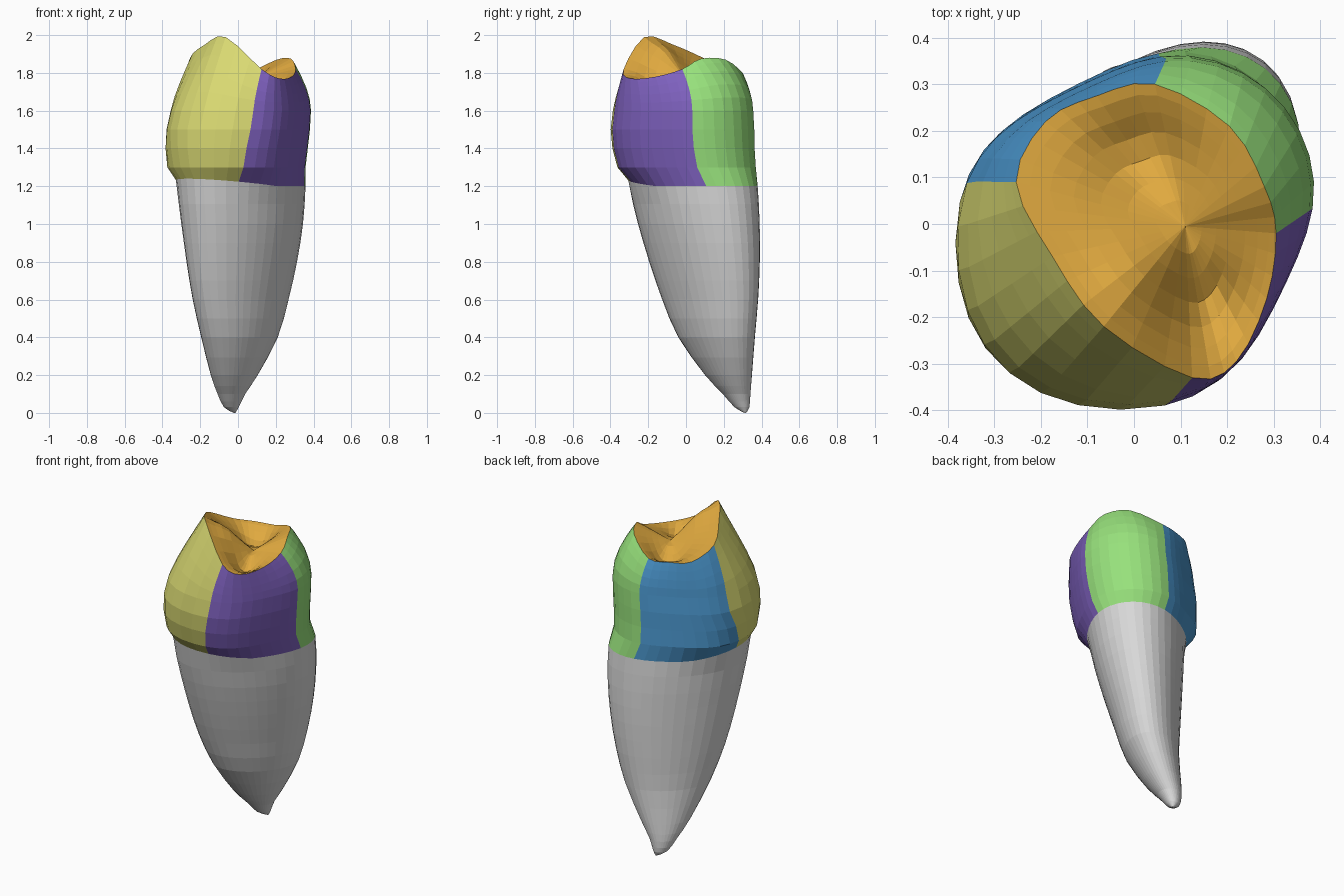
import bpy
import math
from mathutils import Vector

cube = bpy.data.objects.get("Cube")
if cube:
    bpy.data.objects.remove(cube, do_unlink=True)

PER_SECTOR = 9                # columns in each quarter of the crown
COLUMNS = PER_SECTOR * 4
NECK = 8                      # row of the section table where root meets crown

# Oval sections: height, centre x, centre y, long half-axis, short half-axis
SECTIONS = [Vector(row) for row in (
    (0, -.018, .314, .004, .004),
    (.03, -.035, .296, .042, .036),
    (.1, -.035, .268, .08, .066),
    (.2, -.02, .225, .143, .102),
    (.4, .008, .162, .243, .152),
    (.6, .014, .128, .308, .185),
    (.8, .02, .098, .352, .218),
    (1, .022, .068, .382, .248),
    (1.2, .015, .037, .4, .275),
    (1.3, -.004, .008, .402, .325),
    (1.4, -.002, -.008, .41, .338),
    (1.5, .006, -.013, .411, .345),
    (1.6, .02, -.01, .4, .34),
)]

# Crest of the crown, three points to a quarter
RIM = [Vector(row) for row in (
    (.305, -.02, 1.82), (.28, .08, 1.875), (.205, .21, 1.87),
    (.045, .3, 1.8), (-.08, .275, 1.8), (-.19, .22, 1.81),
    (-.253, .09, 1.88), (-.175, -.07, 1.95), (-.065, -.22, 1.99),
    (.125, -.33, 1.82), (.22, -.295, 1.77), (.285, -.16, 1.78),
)]

# Angles of the quarter borders at the neck and at the widest part
BORDERS_LOW = (-44, 43, 135, 233, 316)
BORDERS_HIGH = (-44, 43, 117, 237, 316)

# Chewing surface relief: place, depth, width (the last one is a raised ridge)
CENTRE = Vector((.11, -.005, 1.78))
RELIEF = (
    (Vector((.01, .16)), .075, .1),
    (Vector((.17, -.17)), .07, .08),
    (Vector((-.01, -.11)), -.03, .08),
)


def spline(points, t, closed=False):
    """Smooth curve through the points, t counted in points."""
    n = len(points)
    i = math.floor(t) if closed else min(math.floor(t), n - 2)
    f = t - i
    p = [points[k % n] if closed else points[max(0, min(n - 1, k))]
         for k in range(i - 1, i + 3)]
    return (p[1] + (p[2] - p[0]) * (f / 2)
            + (p[0] * 2 - p[1] * 5 + p[2] * 4 - p[3]) * (f * f / 2)
            + (p[1] * 3 - p[0] - p[2] * 3 + p[3]) * (f ** 3 / 2))


def ramp(z, start, length):
    return max(0, min(1, (z - start) / length))


def column_angle(column, z):
    sector = min(column // PER_SECTOR, 3)
    step = column - sector * PER_SECTOR
    blend = ramp(z, 1.2, .3)

    def border(k):
        return BORDERS_LOW[k] * (1 - blend) + BORDERS_HIGH[k] * blend
    a, b = border(sector), border(sector + 1)
    return math.radians(a + (b - a) * step / PER_SECTOR)


def body_point(row, column):
    z, cx, cy, long_axis, short_axis = spline(SECTIONS, row)
    angle = column_angle(column, z)
    across, along = math.sin(angle), math.cos(angle)
    # The crown is egg shaped, broader towards its outer wall
    egg = 1 - .25 * ramp(z, 1.15, .15) * along * across ** 4
    v = long_axis * along
    u = short_axis * across * egg
    if row == NECK:
        z += .04 * max(0, -along)
    d = math.sqrt(.5)
    return Vector((cx + (v - u) * d, cy + (v + u) * d, z))


def rim_point(column):
    return spline(RIM, column * 3 / PER_SECTOR, True)


def upper_point(s, column):
    """Wall above the widest part, rounder towards the inner side."""
    low = body_point(len(SECTIONS) - 1, column)
    high = rim_point(column)
    p = low.lerp(high, s ** (1.5 + .4 * math.cos(column_angle(column, low.z))))
    p.z = low.z + (high.z - low.z) * s
    return p


def chewing_point(t, column):
    """Basin from crest to centre, with two pits either side of a ridge."""
    p = CENTRE.lerp(rim_point(column), t)
    for place, depth, width in RELIEF:
        distance = (p.xy - place).length
        p.z -= depth * (1 - t ** 4) * math.exp(-(distance / width) ** 2)
    return p


def make_material(name, colour):
    material = bpy.data.materials.new(name)
    material.use_nodes = True
    material.diffuse_color = (*colour, 1)
    shader = material.node_tree.nodes["Principled BSDF"]
    shader.inputs["Base Color"].default_value = (*colour, 1)
    shader.inputs["Roughness"].default_value = .6
    return material


def make_part(name, rows, material, pole=None):
    """Skin a grid of points, optionally closed to a pole at one end."""
    width = len(rows[0])
    verts = [p for row in rows for p in row]
    faces = [(r * width + c, r * width + c + 1,
              (r + 1) * width + c + 1, (r + 1) * width + c)
             for r in range(len(rows) - 1) for c in range(width - 1)]
    if pole:
        point, at_top = pole
        verts.append(point)
        start = (len(rows) - 1) * width if at_top else 0
        for c in range(start, start + width - 1):
            edge = (c, c + 1) if at_top else (c + 1, c)
            faces.append((*edge, len(verts) - 1))
    mesh = bpy.data.meshes.new(name)
    mesh.from_pydata(verts, [], faces)
    mesh.materials.append(material)
    mesh.update()
    part = bpy.data.objects.new(name, mesh)
    bpy.context.collection.objects.link(part)


# Root
all_columns = range(COLUMNS + 1)
root_rows = [[body_point(k / 2, c) for c in all_columns]
             for k in range(NECK * 2 + 1)]
make_part("root", root_rows, make_material("root grey", (.69, .69, .69)),
          (Vector((-.018, .314, 0)), False))

# Four walls of the crown
WALLS = (
    ("inner_wall", "green", (.31, .75, .2)),
    ("rear_side_wall", "blue", (.07, .31, .62)),
    ("outer_wall", "pale yellow", (.7, .7, .17)),
    ("front_side_wall", "purple", (.21, .12, .52)),
)
for sector, (name, colour_name, colour) in enumerate(WALLS):
    columns = range(sector * PER_SECTOR, (sector + 1) * PER_SECTOR + 1)
    rows = [[body_point(r, c) for c in columns]
            for r in range(NECK, len(SECTIONS))]
    rows += [[upper_point(s, c) for c in columns] for s in (.25, .5, .75, .9, 1)]
    make_part(name, rows, make_material(colour_name, colour))

# Chewing surface
rows = [[chewing_point(t, c) for c in all_columns]
        for t in (1, .92, .8, .66, .5, .34, .18)]
make_part("chewing_surface", rows, make_material("orange", (.75, .4, .05)),
          (chewing_point(0, 0), True))
